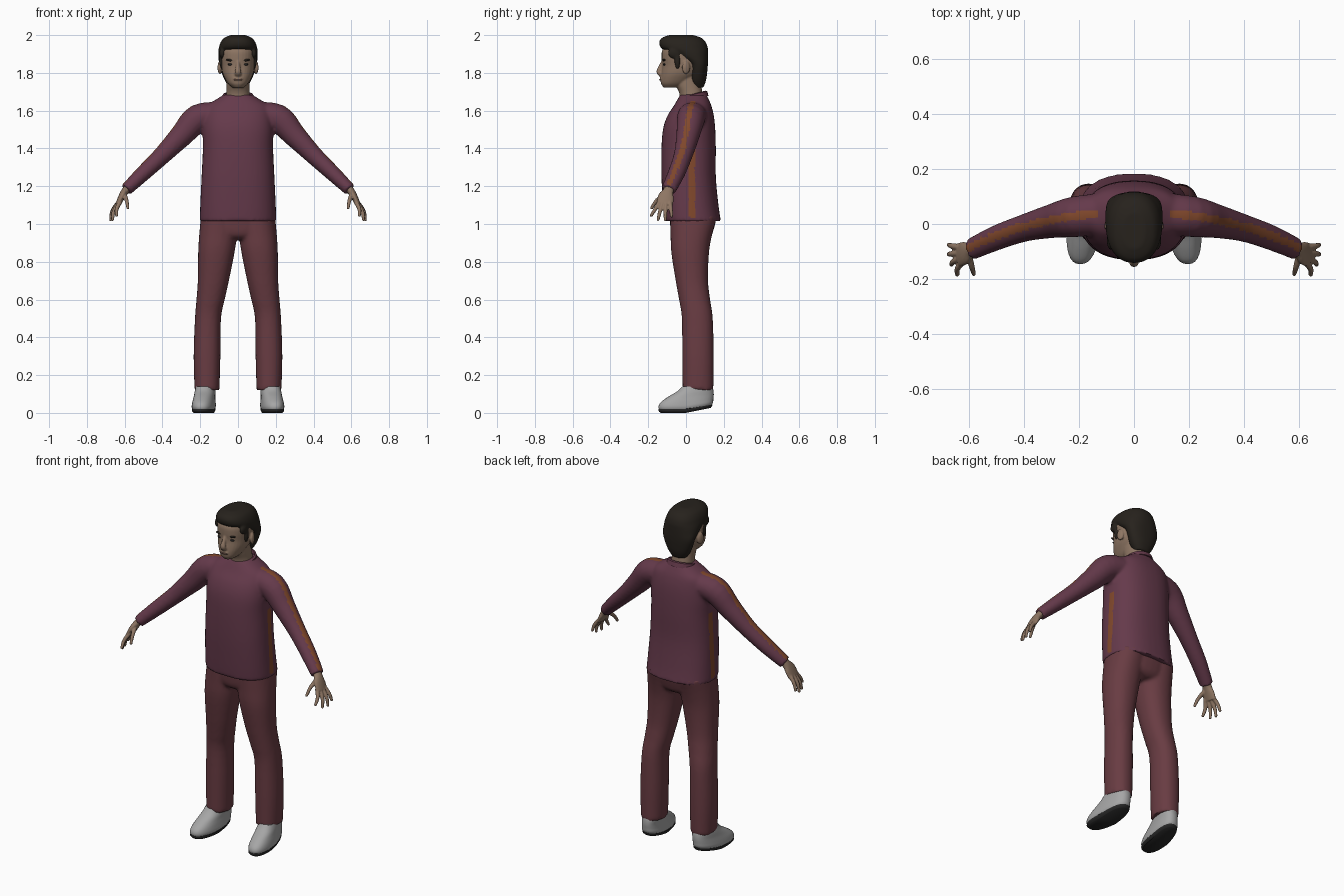
import bpy, bmesh, math
from mathutils import Vector, Matrix

SHIRT, STRIPE = (0.13, 0.042, 0.07, 1), (0.22, 0.065, 0.025, 1)
TROUSER, SKIN = (0.14, 0.045, 0.055, 1), (0.27, 0.18, 0.125, 1)
HAIR, WHITE, BLACK = (0.02, 0.016, 0.012, 1), (0.38, 0.38, 0.38, 1), (0.02, 0.02, 0.02, 1)
LIP = (0.2, 0.11, 0.085, 1)


def material(name, color):
    m = bpy.data.materials.get(name) or bpy.data.materials.new(name)
    m.diffuse_color = color
    return m


def spline(rows, k=4):
    """Catmull-Rom refinement of a list of number rows."""
    out, n = [], len(rows)
    for i in range(n - 1):
        p0, p1, p2, p3 = (rows[max(0, min(n - 1, i + d))] for d in (-1, 0, 1, 2))
        for s in range(k):
            t = s / k
            out.append([0.5 * (2 * b + (c - a) * t + (2 * a - 5 * b + 4 * c - d) * t * t
                               + (3 * b - a - 3 * c + d) * t ** 3)
                        for a, b, c, d in zip(p0, p1, p2, p3)])
    return out + [list(rows[-1])]


def skin_rings(bm, frames, n, power):
    rings = []
    for c, a, b in frames:
        ring = []
        for i in range(n):
            u = 2 * math.pi * i / n
            cu, su = (math.copysign(abs(f) ** (2 / power), f) for f in (math.cos(u), math.sin(u)))
            ring.append(bm.verts.new(c + a * cu + b * su))
        rings.append(ring)
    for r, s in zip(rings, rings[1:]):
        for i in range(n):
            bm.faces.new((r[i], r[(i + 1) % n], s[(i + 1) % n], s[i]))
    bm.faces.new(rings[0][::-1])
    bm.faces.new(rings[-1])


def stack(bm, rows, n=32, power=2.2):
    """Horizontal sections: z, x0, x1, y0, y1."""
    skin_rings(bm, [(Vector(((x0 + x1) / 2, (y0 + y1) / 2, z)), Vector(((x1 - x0) / 2, 0, 0)),
                     Vector((0, (y1 - y0) / 2, 0))) for z, x0, x1, y0, y1 in spline(rows)], n, power)


def tube(bm, rows, n=20):
    """Sections across a path: x, y, z, radius along y, other radius."""
    rows, frames = spline(rows), []
    for i, r in enumerate(rows):
        t = (Vector(rows[min(i + 1, len(rows) - 1)][:3]) - Vector(rows[max(i - 1, 0)][:3])).normalized()
        a = Vector((0, 1, 0))
        a = (a - t * a.dot(t)).normalized()
        frames.append((Vector(r[:3]), a * r[3], a.cross(t) * r[4]))
    skin_rings(bm, frames, n, 2)


def ball(bm, loc, size, rot=0.0, axis='X'):
    m = Matrix.Translation(loc) @ Matrix.Rotation(rot, 4, axis) @ Matrix.Diagonal((*size, 1))
    bmesh.ops.create_uvsphere(bm, u_segments=20, v_segments=12, radius=1, matrix=m)


def mirror(bm):
    g = bmesh.ops.duplicate(bm, geom=bm.verts[:] + bm.edges[:] + bm.faces[:])['geom']
    bmesh.ops.scale(bm, vec=(-1, 1, 1), verts=[v for v in g if isinstance(v, bmesh.types.BMVert)])


def make(name, bm, color, voxel=0.0, smooth=4):
    bmesh.ops.recalc_face_normals(bm, faces=bm.faces[:])
    me = bpy.data.meshes.new(name)
    bm.to_mesh(me)
    bm.free()
    ob = bpy.data.objects.new(name, me)
    bpy.context.collection.objects.link(ob)
    if voxel:  # fuse the overlapping volumes into one skin
        r = ob.modifiers.new("fuse", 'REMESH')
        r.mode, r.voxel_size = 'VOXEL', voxel
        s = ob.modifiers.new("soften", 'SMOOTH')
        s.iterations, s.factor = smooth, 0.5
        dg = bpy.context.evaluated_depsgraph_get()
        me = bpy.data.meshes.new_from_object(ob.evaluated_get(dg))
        ob.modifiers.clear()
        ob.data = me
    me.materials.clear()
    me.materials.append(material(name + "_colour", color))
    me.polygons.foreach_set("use_smooth", [True] * len(me.polygons))
    me.set_sharp_from_angle(angle=math.radians(50))
    return ob


# Shirt: sleeves fused to the torso
arm = [(0.08, 0.04, 1.585, 0.075, 0.06), (0.21, 0.027, 1.56, 0.075, 0.075), (0.3, 0.01, 1.468, 0.062, 0.062),
       (0.4, -0.015, 1.365, 0.05, 0.049), (0.5, -0.05, 1.27, 0.046, 0.042), (0.592, -0.092, 1.182, 0.04, 0.034)]
bm = bmesh.new()
tube(bm, arm)
mirror(bm)
stack(bm, [(1.015, -.203, .203, -.115, .185), (1.1, -.2, .2, -.122, .172), (1.25, -.193, .193, -.13, .158),
           (1.4, -.186, .186, -.13, .158), (1.5, -.187, .187, -.122, .155), (1.57, -.18, .18, -.1, .148),
           (1.625, -.165, .165, -.065, .135), (1.66, -.115, .115, -.045, .12), (1.685, -.075, .075, -.03, .108)],
      40, 2.4)
shirt = make("shirt", bm, SHIRT, 0.009, 6)

# Stripe along the top of each sleeve
shirt.data.materials.append(material("stripe_colour", STRIPE))
path = spline(arm)
for p in shirt.data.polygons:
    x = abs(p.center.x)
    if x > 0.13 and p.normal.z > 0:
        y = min(path, key=lambda r: abs(r[0] - x + 0.02))[1]
        if abs(p.center.y - y) < 0.015:
            p.material_index = 1

# Collar band, higher at the back
bm = bmesh.new()
pts = []
for i in range(32):
    u = 2 * math.pi * i / 32
    pts.append([bm.verts.new((math.cos(u) * r, 0.036 + math.sin(u) * r * 0.95, z + 0.018 * math.sin(u)))
                for r, z in ((.088, 1.66), (.08, 1.685), (.07, 1.688), (.066, 1.66))])
for r, s in zip(pts, pts[1:] + pts[:1]):
    for i in range(4):
        bm.faces.new((r[i], s[i], s[(i + 1) % 4], r[(i + 1) % 4]))
make("collar", bm, SHIRT)

# Trousers
bm = bmesh.new()
stack(bm, [(.12, .098, .23, -.018, .145), (.3, .093, .235, -.02, .147), (.5, .09, .228, -.022, .142),
           (.6, .07, .22, -.037, .128), (.7, .048, .213, -.055, .117), (.85, .018, .211, -.078, .122),
           (.95, .005, .205, -.082, .14), (1.04, .005, .196, -.085, .165)])
mirror(bm)
stack(bm, [(.92, -.09, .09, -.05, .11), (.95, -.17, .17, -.078, .14), (1.05, -.195, .195, -.088, .166)])
make("trousers", bm, TROUSER, 0.01, 5)

# Shoes and soles, toed out, heels slightly raised
for name, color, rows in (
        ("shoes", WHITE, [(.01, .127, .234, -.138, .13), (.03, .12, .242, -.146, .142), (.055, .122, .24, -.135, .145),
                          (.085, .125, .235, -.095, .147), (.115, .125, .232, -.045, .145), (.14, .13, .228, -.02, .14)]),
        ("soles", BLACK, [(0, .128, .232, -.135, .13), (.01, .121, .24, -.145, .138), (.02, .121, .24, -.145, .14)])):
    bm = bmesh.new()
    stack(bm, rows, 32, 2.4)
    for v in bm.verts:
        v.co.x += -0.1 * v.co.y
        v.co.z += max(0, v.co.y) * 0.2 * (1 - v.co.z / 0.14)
    mirror(bm)
    make(name, bm, color)

# Hands with five fingers
bm = bmesh.new()
tube(bm, [(.575, -.084, 1.2, .028, .022), (.597, -.094, 1.175, .028, .02), (.615, -.106, 1.145, .042, .018),
          (.635, -.112, 1.105, .044, .014)])
for base, mid, tip in (((.622, -.138, 1.12), (.642, -.162, 1.08), (.643, -.184, 1.045)),
                       ((.63, -.124, 1.115), (.658, -.138, 1.065), (.664, -.148, 1.023)),
                       ((.632, -.106, 1.115), (.665, -.109, 1.065), (.674, -.11, 1.022)),
                       ((.628, -.086, 1.12), (.662, -.08, 1.077), (.674, -.076, 1.042)),
                       ((.602, -.108, 1.16), (.59, -.155, 1.125), (.583, -.182, 1.085))):
    tube(bm, [(*base, .012, .012), (*mid, .0105, .0105), (*tip, .008, .008)], 12)
    ball(bm, tip, (.008, .008, .008))
mirror(bm)
make("hands", bm, SKIN, 0.004, 2)

# Head, neck, nose and ears
bm = bmesh.new()
stack(bm, [(1.722, -.03, .03, -.118, -.02), (1.742, -.052, .052, -.132, .01), (1.77, -.069, .069, -.134, .045),
           (1.8, -.082, .082, -.131, .075), (1.84, -.089, .089, -.126, .095), (1.88, -.093, .093, -.129, .1),
           (1.92, -.092, .092, -.126, .1), (1.955, -.075, .075, -.1, .08), (1.98, -.035, .035, -.05, .04)], 32, 2.2)
stack(bm, [(1.62, -.07, .07, -.03, .1), (1.69, -.062, .062, -.035, .088), (1.74, -.06, .06, -.055, .08),
           (1.8, -.06, .06, -.06, .07)])
tube(bm, [(0, -.12, 1.862, .01, .009), (0, -.134, 1.83, .013, .012), (0, -.143, 1.806, .014, .017),
          (0, -.13, 1.79, .014, .018)], 14)
ball(bm, (0, -.131, 1.768), (.026, .008, .011))
for s in (-1, 1):
    ball(bm, (s * .096, .0, 1.828), (.011, .022, .035), s * .3, 'Z')
make("head", bm, SKIN, 0.0045, 3)

# Eyes, brows and lips
for name, color, loc, size, rot in (("eyes", BLACK, (.039, -.114, 1.845), (.016, .007, .006), 0),
                                    ("brows", HAIR, (.041, -.116, 1.867), (.024, .008, .006), .12)):
    bm = bmesh.new()
    ball(bm, loc, size, -rot, 'Y')
    mirror(bm)
    make(name, bm, color)
bm = bmesh.new()
ball(bm, (0, -.136, 1.764), (.024, .006, .005))
make("lips", bm, LIP)

# Hair: cap, front sweep and sideburns
bm = bmesh.new()
stack(bm, [(1.722, -.045, .045, .035, .092), (1.76, -.07, .07, .02, .106), (1.81, -.09, .09, .02, .113),
           (1.85, -.1, .1, .01, .116), (1.885, -.104, .104, -.045, .117), (1.91, -.104, .104, -.085, .117),
           (1.93, -.102, .102, -.13, .116), (1.96, -.093, .093, -.142, .106), (1.985, -.074, .074, -.128, .082),
           (2.0, -.04, .04, -.09, .04)], 36, 2.3)
for s in (-1, 1):
    ball(bm, (s * .084, -.045, 1.868), (.015, .016, .05))
    ball(bm, (s * .083, -.06, 1.905), (.016, .036, .03))
make("hair", bm, HAIR, 0.006, 3)
